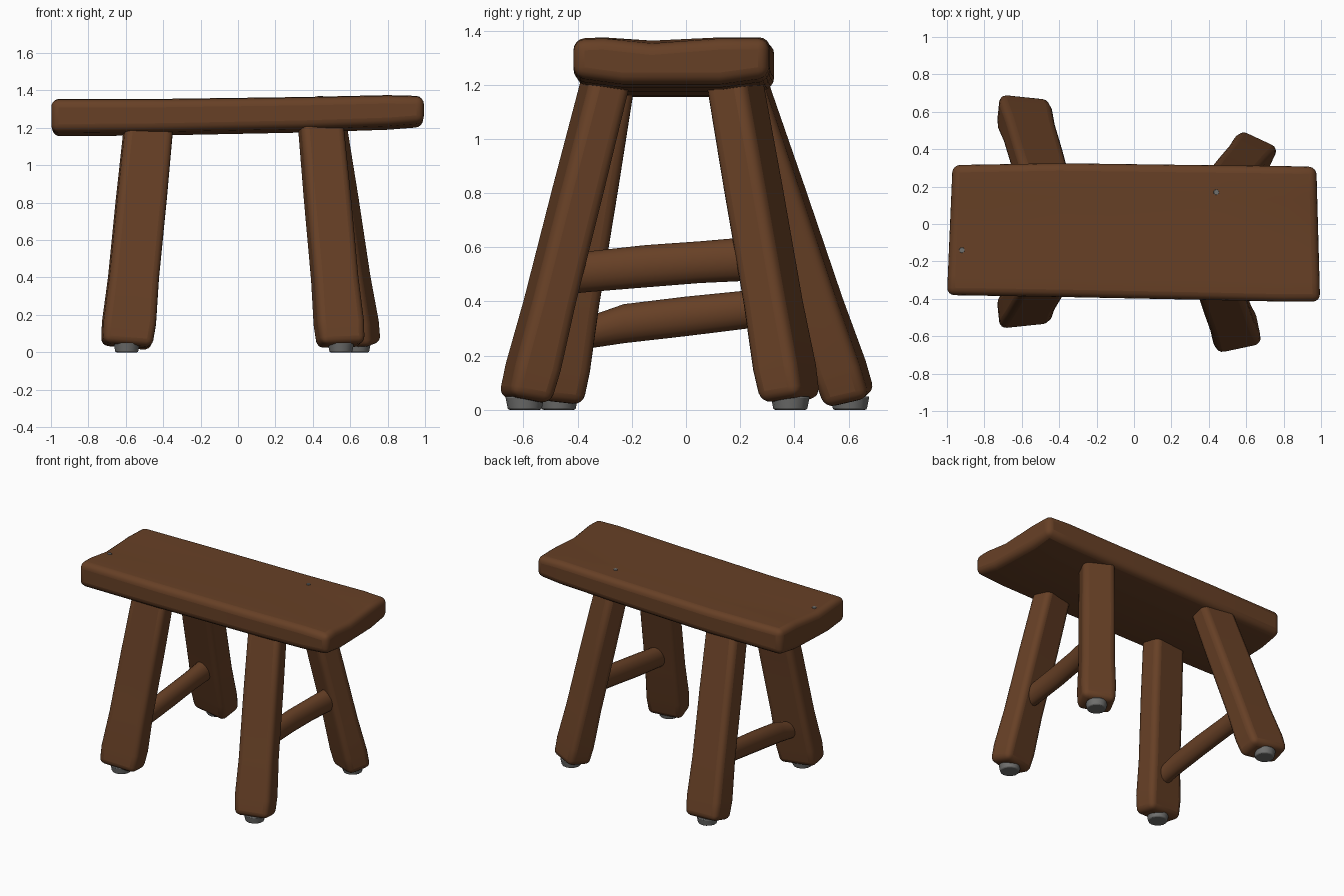
import bpy, bmesh, math
from mathutils import Vector, Matrix

cube = bpy.data.objects.get("Cube")
if cube:
    bpy.data.objects.remove(cube, do_unlink=True)


def make_material(name, rgb):
    m = bpy.data.materials.new(name)
    m.use_nodes = True
    m.diffuse_color = (*rgb, 1)
    m.node_tree.nodes["Principled BSDF"].inputs["Base Color"].default_value = (*rgb, 1)
    return m


wood = make_material("brown wood", (0.135, 0.051, 0.019))
metal = make_material("grey metal", (0.16, 0.16, 0.155))


def finish(name, bm, mat, bevel=0.0, segments=4):
    """Turn a bmesh into a smooth object with rounded edges."""
    bmesh.ops.recalc_face_normals(bm, faces=bm.faces)
    mesh = bpy.data.meshes.new(name)
    bm.to_mesh(mesh)
    bm.free()
    mesh.materials.append(mat)
    obj = bpy.data.objects.new(name, mesh)
    bpy.context.collection.objects.link(obj)
    if bevel:
        mod = obj.modifiers.new("rounded edges", 'BEVEL')
        mod.width = bevel
        mod.segments = segments
        mod.limit_method = 'ANGLE'
        mod.angle_limit = math.radians(40)
    bpy.ops.object.select_all(action='DESELECT')
    obj.select_set(True)
    bpy.context.view_layer.objects.active = obj
    bpy.ops.object.shade_smooth_by_angle(angle=math.radians(40))
    return obj


def loft(name, rings, mat, bevel=0.0):
    """Skin a list of equal-length point rings and cap both ends."""
    bm = bmesh.new()
    loops = [[bm.verts.new(p) for p in ring] for ring in rings]
    n = len(loops[0])
    for a, b in zip(loops, loops[1:]):
        for i in range(n):
            j = (i + 1) % n
            bm.faces.new((a[i], a[j], b[j], b[i]))
    bm.faces.new(loops[0])
    bm.faces.new(loops[-1])
    return finish(name, bm, mat, bevel)


# Seat: a worn plank, lofted along x with a dished top and a rounded underside
def seat_ring(x, skew, front, back, bottom, top, dip):
    outline = [(0, bottom + 0.025), (0.25, bottom), (0.75, bottom), (1, bottom + 0.025),
               (1, top), (0.75, top), (0.4, top - dip), (0.15, top)]
    outline.append((0, top - 0.005))
    return [Vector((x + skew * f, front + (back - front) * f, z)) for f, z in outline]


seat = loft("seat", [
    seat_ring(-1.0, 0.03, -0.38, 0.315, 1.155, 1.355, 0.02),
    seat_ring(-0.4, 0, -0.39, 0.325, 1.16, 1.355, 0.005),
    seat_ring(0.35, 0, -0.405, 0.315, 1.175, 1.365, 0.005),
    seat_ring(0.8, 0, -0.415, 0.31, 1.19, 1.375, 0.012),
    seat_ring(0.995, -0.02, -0.415, 0.305, 1.205, 1.37, 0.02)], wood, 0.04)


# Legs: splayed rounded posts with slightly swollen ends, each on a metal glide
def leg(name, foot, top, width, depth, yaw):
    foot, top = Vector((*foot, 0.035)), Vector((*top, 1.24))
    lean = (top - foot).xy
    turn = Matrix.Rotation(math.radians(yaw), 3, 'Z')
    rings = []
    for t, s in ((0, 1.0), (0.1, 1.06), (0.3, 1.0), (0.65, 1.0), (1, 0.97)):
        ring = []
        for sx, sy in ((-1, -1), (1, -1), (1, 1), (-1, 1)):
            p = turn @ Vector((sx * width / 2 * s, sy * depth / 2 * s, 0))
            p.z = -0.6 * p.xy.dot(lean) * (1 - t)
            ring.append(foot.lerp(top, t) + p)
        rings.append(ring)
    loft(name, rings, wood, 0.038)

    bm = bmesh.new()
    bmesh.ops.create_cone(bm, cap_ends=True, segments=14, radius1=0.062, radius2=0.072,
                          depth=0.05, matrix=Matrix.Translation((foot.x, foot.y, 0.025)))
    finish(name + "_glide", bm, metal, 0.006, 2)


leg("front_left_leg", (0.55, -0.595), (0.44, -0.29), 0.24, 0.16, 12)
leg("back_left_leg", (0.64, 0.385), (0.46, 0.175), 0.22, 0.165, -25)
leg("front_right_leg", (-0.595, -0.47), (-0.475, -0.27), 0.265, 0.16, 6)
leg("back_right_leg", (-0.595, 0.605), (-0.475, 0.205), 0.265, 0.165, -6)


# Stretchers: oval rails between the legs of each end
def stretcher(name, stations):
    rings = []
    for x, y, z, rx, rz in stations:
        rings.append([Vector((x + rx * math.cos(a), y, z + rz * math.sin(a)))
                      for a in (math.tau * i / 16 for i in range(16))])
    loft(name, rings, wood)


stretcher("left_stretcher", [
    (0.51, -0.46, 0.505, 0.06, 0.08), (0.51, -0.36, 0.51, 0.055, 0.075),
    (0.52, -0.15, 0.53, 0.055, 0.078), (0.54, 0.05, 0.545, 0.055, 0.077),
    (0.56, 0.2, 0.555, 0.06, 0.08), (0.57, 0.3, 0.56, 0.065, 0.085)])
stretcher("right_stretcher", [
    (-0.565, -0.44, 0.275, 0.07, 0.07), (-0.565, -0.35, 0.288, 0.055, 0.06),
    (-0.565, -0.23, 0.318, 0.055, 0.072), (-0.56, 0, 0.345, 0.055, 0.073),
    (-0.56, 0.25, 0.373, 0.055, 0.07), (-0.56, 0.4, 0.39, 0.06, 0.075),
    (-0.56, 0.52, 0.40, 0.07, 0.085)])

# Nail heads set into the seat top
bpy.context.view_layer.update()
worn_seat = seat.evaluated_get(bpy.context.evaluated_depsgraph_get())
nail_spots = []
for x, y in ((0.44, 0.17), (-0.92, -0.14)):
    hit, point, normal, index = worn_seat.ray_cast(Vector((x, y, 2)), Vector((0, 0, -1)))
    nail_spots.append(point if hit else Vector((x, y, 1.36)))
for i, point in enumerate(nail_spots):
    bm = bmesh.new()
    bmesh.ops.create_cone(bm, cap_ends=True, segments=10, radius1=0.016, radius2=0.014,
                          depth=0.008, matrix=Matrix.Translation(point))
    finish(f"nail_head_{i + 1}", bm, metal)
